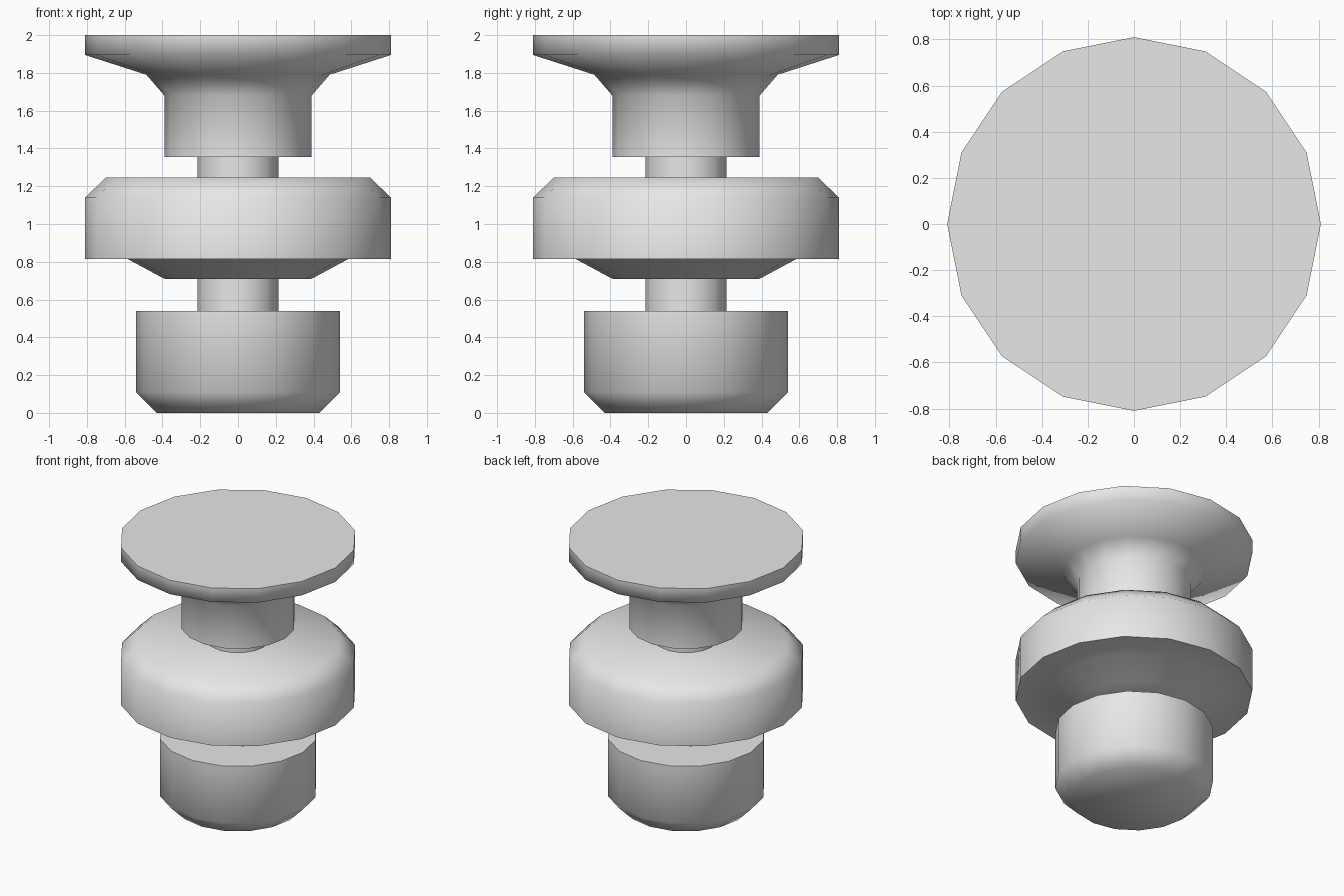
import bpy, bmesh, math

if "Cube" in bpy.data.objects:
    bpy.data.objects.remove(bpy.data.objects["Cube"])

SIDES = 16

grey = bpy.data.materials.new("light_grey")
grey.diffuse_color = (0.8, 0.8, 0.8, 1)
grey.use_nodes = True
grey.node_tree.nodes["Principled BSDF"].inputs["Base Color"].default_value = grey.diffuse_color


def turned(name, profile):
    """Solid of revolution from (radius, height) points, capped at both ends."""
    bm = bmesh.new()
    rings = []
    for r, z in profile:
        rings.append([bm.verts.new((r * math.cos(2 * math.pi * i / SIDES),
                                    r * math.sin(2 * math.pi * i / SIDES), z))
                      for i in range(SIDES)])
    for low, high in zip(rings, rings[1:]):
        for i in range(SIDES):
            j = (i + 1) % SIDES
            bm.faces.new((low[i], low[j], high[j], high[i]))
    bm.faces.new(rings[0][::-1])
    bm.faces.new(rings[-1])
    mesh = bpy.data.meshes.new(name)
    bm.to_mesh(mesh)
    bm.free()
    mesh.materials.append(grey)
    obj = bpy.data.objects.new(name, mesh)
    bpy.context.collection.objects.link(obj)
    bpy.ops.object.select_all(action='DESELECT')
    obj.select_set(True)
    bpy.context.view_layer.objects.active = obj
    bpy.ops.object.shade_smooth_by_angle(angle=math.radians(80))
    return obj


# Foot with chamfered lower edge
turned("foot", [(0.43, 0), (0.54, 0.11), (0.54, 0.54)])

# Narrow necks between the large parts
turned("lower_neck", [(0.215, 0.54), (0.215, 0.71)])
turned("upper_neck", [(0.215, 1.245), (0.215, 1.355)])

# Wide middle collar with a tapered underside
turned("collar", [(0.39, 0.71), (0.585, 0.815), (0.81, 0.815),
                  (0.81, 1.14), (0.70, 1.245)])

# Stem flaring out into the flat top plate
turned("flared_top", [(0.39, 1.355), (0.39, 1.68), (0.485, 1.79),
                      (0.81, 1.895), (0.81, 2.0)])
